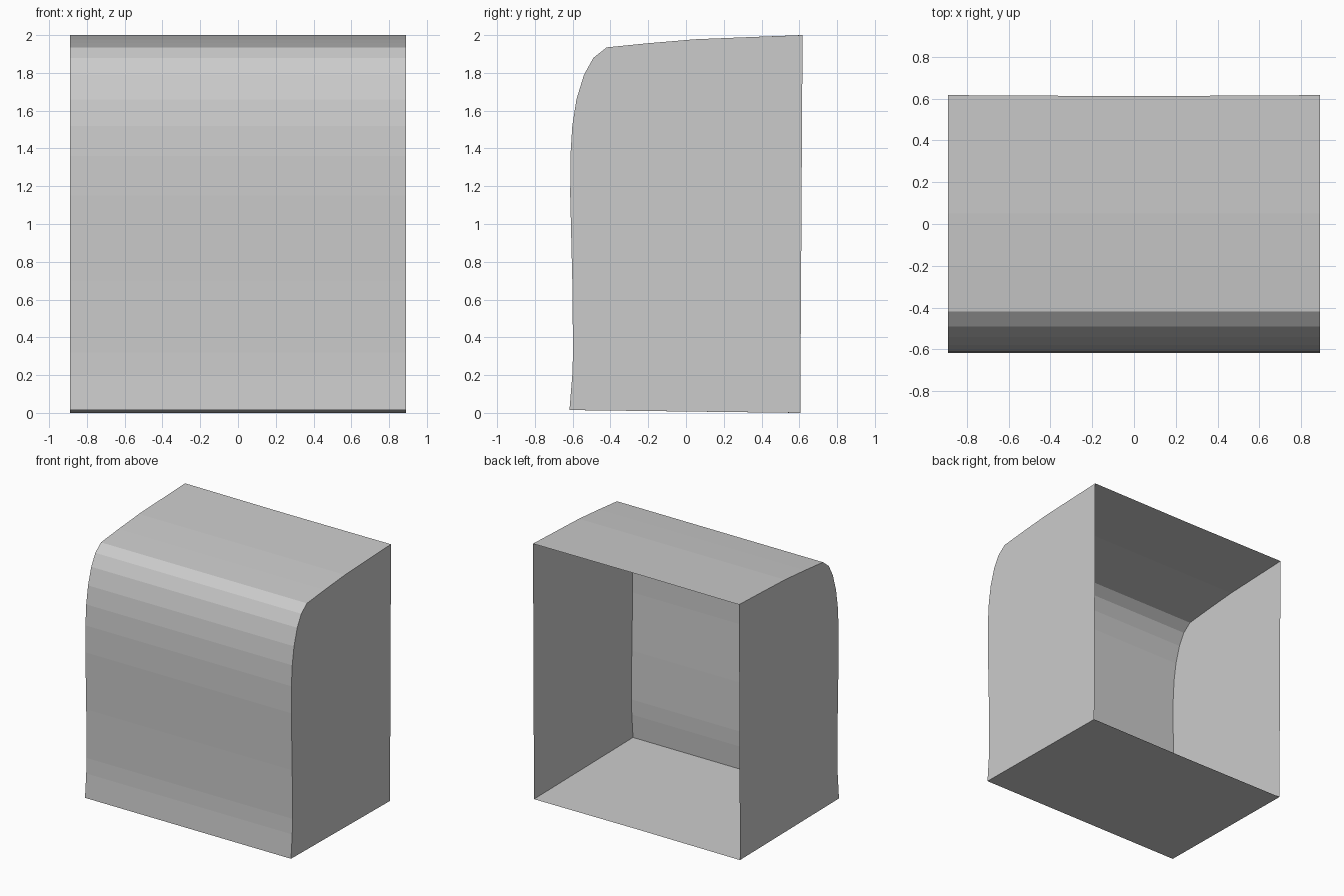
import bpy
import bmesh

if "Cube" in bpy.data.objects:
    bpy.data.objects.remove(bpy.data.objects["Cube"])

# Side profile (y, z): floor back edge, round the front, to the roof back edge
PROFILE = [
    (0.605, 0.0), (-0.617, 0.015), (-0.602, 0.2), (-0.598, 0.32), (-0.602, 0.7),
    (-0.613, 1.15), (-0.612, 1.36), (-0.602, 1.52), (-0.58, 1.66), (-0.54, 1.79),
    (-0.49, 1.88), (-0.42, 1.935), (-0.2, 1.957), (0.05, 1.978), (0.3, 1.988),
    (0.617, 2.0),
]
HALF_WIDTH = 0.89

bm = bmesh.new()

# Copies of the profile at each side and the centre; open edges bow in slightly
columns = []
for x in (-HALF_WIDTH, 0.0, HALF_WIDTH):
    bow = 0.005 if x == 0 else 0.0
    columns.append([bm.verts.new((x, y - (bow if y > 0.6 else 0), z)) for y, z in PROFILE])

# Floor, front and roof skin
for a, b in zip(columns, columns[1:]):
    for i in range(len(PROFILE) - 1):
        bm.faces.new((a[i], a[i + 1], b[i + 1], b[i]))

# Flat side walls; the back stays open
bm.faces.new(columns[0])
bm.faces.new(columns[-1])

bmesh.ops.recalc_face_normals(bm, faces=bm.faces)
if next(f for f in bm.faces if abs(f.normal.x) > 0.9 and f.calc_center_median().x > 0.8).normal.x < 0:
    bmesh.ops.reverse_faces(bm, faces=bm.faces)

mesh = bpy.data.meshes.new("open_back_shell")
bm.to_mesh(mesh)
bm.free()
shell = bpy.data.objects.new("open_back_shell", mesh)
bpy.context.collection.objects.link(shell)
